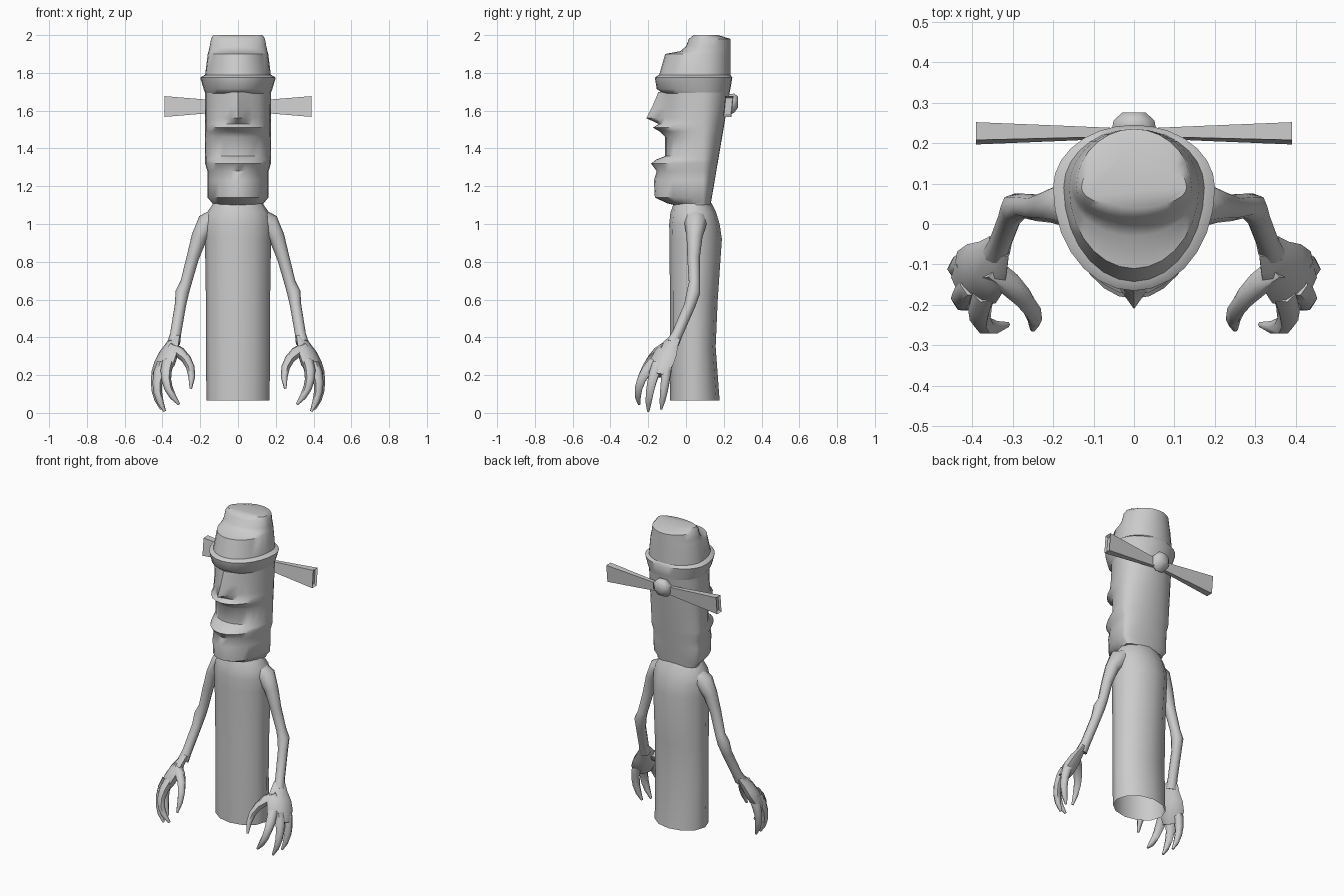
import bpy, bmesh, math
from mathutils import Vector

cube = bpy.data.objects.get("Cube")
if cube:
    bpy.data.objects.remove(cube, do_unlink=True)

colour = (0.6, 0.6, 0.6, 1)
grey = bpy.data.materials.new("plain grey")
grey.use_nodes = True
grey.diffuse_color = colour
grey.node_tree.nodes["Principled BSDF"].inputs["Base Color"].default_value = colour


def loft(name, rings, open_start=False, mirror=False, smooth_angle=50):
    """Skin a list of equal-length point rings and close the ends."""
    bm = bmesh.new()
    rows = [[bm.verts.new(point) for point in ring] for ring in rings]
    count = len(rows[0])
    for lower, upper in zip(rows, rows[1:]):
        for i in range(count):
            j = (i + 1) % count
            bm.faces.new((lower[i], lower[j], upper[j], upper[i]))
    if not open_start:
        bm.faces.new(rows[0])
    bm.faces.new(rows[-1])
    bmesh.ops.recalc_face_normals(bm, faces=bm.faces[:])
    mesh = bpy.data.meshes.new(name)
    bm.to_mesh(mesh)
    bm.free()
    mesh.materials.append(grey)
    obj = bpy.data.objects.new(name, mesh)
    bpy.context.collection.objects.link(obj)
    if mirror:
        obj.modifiers.new("Mirror", "MIRROR")
    bpy.ops.object.select_all(action="DESELECT")
    obj.select_set(True)
    bpy.context.view_layer.objects.active = obj
    bpy.ops.object.shade_smooth_by_angle(angle=math.radians(smooth_angle))


def circle(count, turn=0):
    """Cosine and sine pairs around a full turn."""
    angles = [math.tau * (i + turn) / count for i in range(count)]
    return [(math.cos(angle), math.sin(angle)) for angle in angles]


def egg(height, width, front, back, middle=.09, count=28, nose=0):
    """Horizontal egg-shaped ring; nose pulls the middle of the front forward."""
    ring = []
    for c, s in circle(count):
        depth = middle - front if c > 0 else back - middle
        ridge = nose * max(0, 1 - abs(width * s) / .06) if c > 0 else 0
        ring.append((width * s, middle - depth * c - ridge, height))
    return ring


def curved(start, bend, end, steps=4):
    """Smooth path from start to end, passing near the bend."""
    start, bend, end = Vector(start), Vector(bend), Vector(end)
    fractions = [step / steps for step in range(steps + 1)]
    return [start.lerp(bend, t).lerp(bend.lerp(end, t), t) for t in fractions]


def limb(name, path, radii, side=(1, 0, 0), flatness=1, count=8):
    """Mirrored tube; radii run along the side direction, flatness thins it."""
    path = [Vector(point) for point in path]
    rings = []
    for i, (point, radius) in enumerate(zip(path, radii)):
        along = (path[min(i + 1, len(path) - 1)] - path[max(i - 1, 0)]).normalized()
        across = Vector(side)
        across = (across - along * across.dot(along)).normalized()
        through = along.cross(across) * flatness
        rings.append([point + (across * c + through * s) * radius for c, s in circle(count)])
    loft(name, rings, mirror=True, smooth_angle=60)


# Torso, open at the bottom, with rounded shoulders
torso = [(.065, .167, .178), (.35, .17, .157), (.6, .17, .168), (.92, .175, .19),
         (1, .178, .178), (1.06, .165, .16), (1.11, .13, .135)]
loft("torso", [egg(height, width, -width / 2, back, .045, 12)
               for height, width, back in torso], open_start=True)


# Face: the front profile steps through chin, lips, open mouth, nose and eyes
def face_ring(height, front):
    width = .135 if height < 1.12 else .162 if height < 1.3 else .174
    back = .13 + (height - 1.1) * .17
    nose = .075 - (height - 1.56) * .35 if height > 1.55 else 0
    return egg(height, width, front, back, nose=nose)


profile = [(1.1, -.06), (1.11, -.1), (1.14, -.165), (1.23, -.17), (1.28, -.155),
           (1.32, -.185), (1.34, -.16), (1.36, -.11), (1.46, -.11), (1.49, -.14),
           (1.51, -.175), (1.53, -.145), (1.56, -.135), (1.62, -.125), (1.7, -.12)]
loft("face", [face_ring(height, front) for height, front in profile])

# Heavy brow band and stepped crown above the face
brow = [(1.69, .172, -.12, .23), (1.715, .182, -.155, .235),
        (1.775, .2, -.165, .245), (1.79, .175, -.145, .235)]
loft("brow_band", [egg(*ring) for ring in brow], smooth_angle=45)
crown = [(1.78, .175, -.145, .235), (1.9, .16, -.11, .235), (1.915, .156, -.03, .235),
         (1.94, .15, 0, .235), (1.98, .143, .015, .235), (2, .13, .04, .17)]
loft("crown", [egg(*ring) for ring in crown], smooth_angle=45)

# Knot behind the head, leaning back, with two flaring tails
knot = [(.205, .035), (.225, .06), (.255, .055), (.275, .032)]
loft("band_knot", [[(radius * c, y, 1.635 + radius * s + (y - .24) * .3)
                    for c, s in circle(8, .5)] for y, radius in knot])
tails = [(.03, .025), (.17, .037), (.39, .055), (.375, .045)]
loft("band_tails", [[(x, .224 + (.4 * a + .1 * b) * half, 1.622 + b * half)
                     for a, b in ((-1, -1), (1, -1), (1, 1), (-1, 1))]
                    for x, half in tails], mirror=True, smooth_angle=30)

# Arms, hanging out from the shoulders and bent forward at the elbow
upper_arm = [(.1, .05, 1.03), (.165, .05, 1), (.205, .045, .93), (.24, .04, .82),
             (.275, .045, .69), (.295, .04, .64)]
forearm = [(.305, .02, .57), (.33, -.045, .42), (.34, -.07, .37)]
limb("arms", upper_arm + forearm, [.06, .058, .042, .033, .03, .036, .03, .029, .034])

# Palms, widened along the knuckle line
knuckle_line = (.55, .83, 0)
limb("palms", curved((.333, -.055, .4), (.36, -.11, .33), (.415, -.155, .2)),
     [.035, .052, .074, .08, .055], knuckle_line, .5)

# Thumb and fingers: base, bend and tip
digits = {
    "thumbs": [(.355, -.11, .345), (.22, -.21, .29), (.25, -.26, .13)],
    "index_fingers": [(.37, -.17, .27), (.41, -.28, .15), (.312, -.248, .045)],
    "middle_fingers": [(.4, -.15, .26), (.46, -.2, .13), (.388, -.2, .008)],
    "outer_fingers": [(.41, -.1, .27), (.465, -.11, .14), (.405, -.132, .02)],
}
for name, (base, bend, tip) in digits.items():
    limb(name, curved(base, bend, tip, 5), [.031, .03, .026, .023, .018, .007],
         knuckle_line, count=6)
